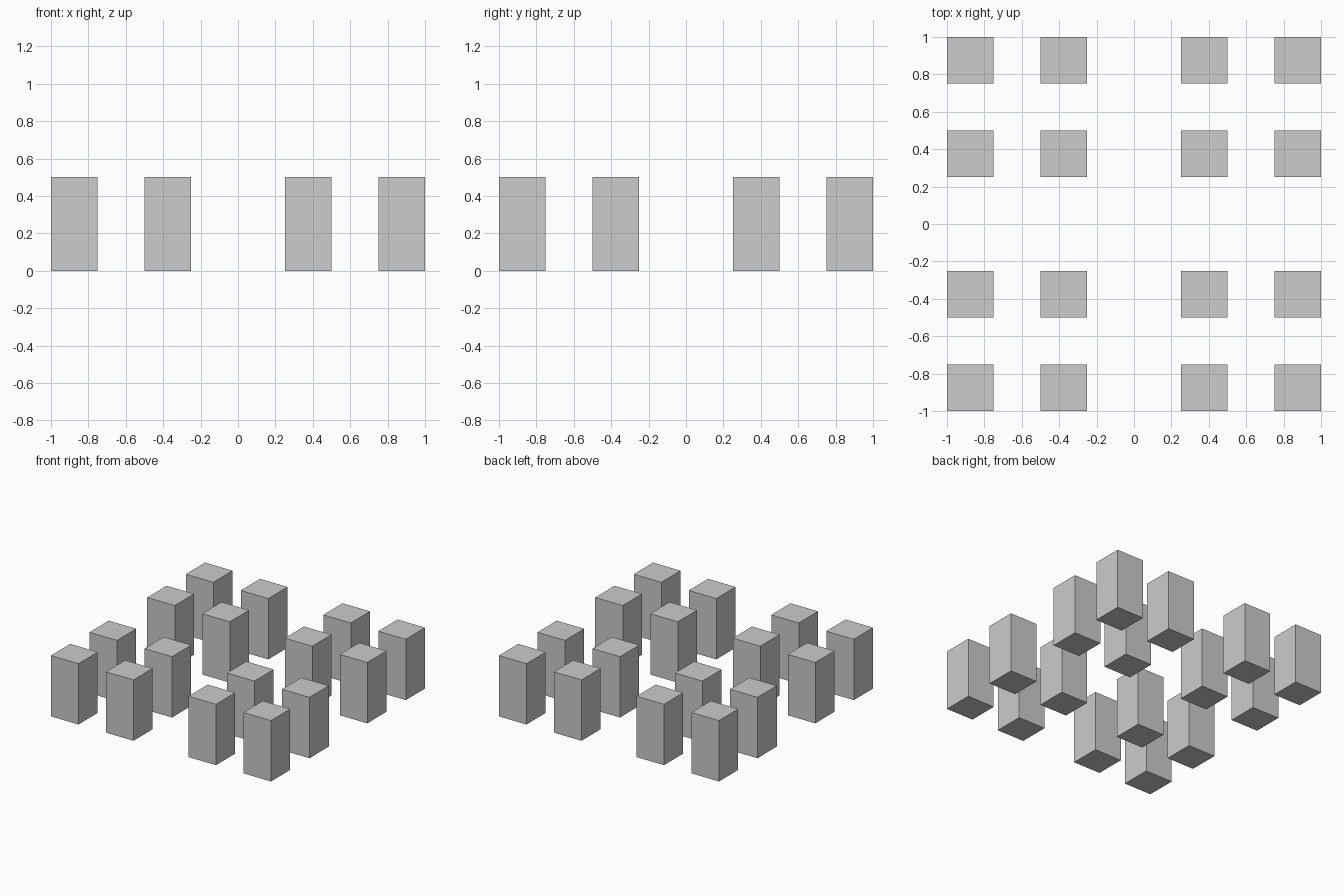
import bpy

if "Cube" in bpy.data.objects:
    bpy.data.objects.remove(bpy.data.objects["Cube"])

# Single flat grey
grey = bpy.data.materials.new("light_grey")
grey.diffuse_color = (0.604, 0.604, 0.604, 1.0)
grey.use_nodes = True
grey.node_tree.nodes["Principled BSDF"].inputs["Base Color"].default_value = grey.diffuse_color

WIDTH, HEIGHT = 0.25, 0.5
CENTRES = (-0.875, -0.375, 0.375, 0.875)


def add_pillar(name, x, y):
    bpy.ops.mesh.primitive_cube_add(size=1, location=(x, y, HEIGHT / 2))
    pillar = bpy.context.object
    pillar.name = name
    pillar.scale = (WIDTH, WIDTH, HEIGHT)
    pillar.data.materials.append(grey)


# Four by four grid of square pillars, in four corner clusters
for row, y in enumerate(CENTRES, 1):
    for column, x in enumerate(CENTRES, 1):
        add_pillar(f"pillar_row{row}_column{column}", x, y)
